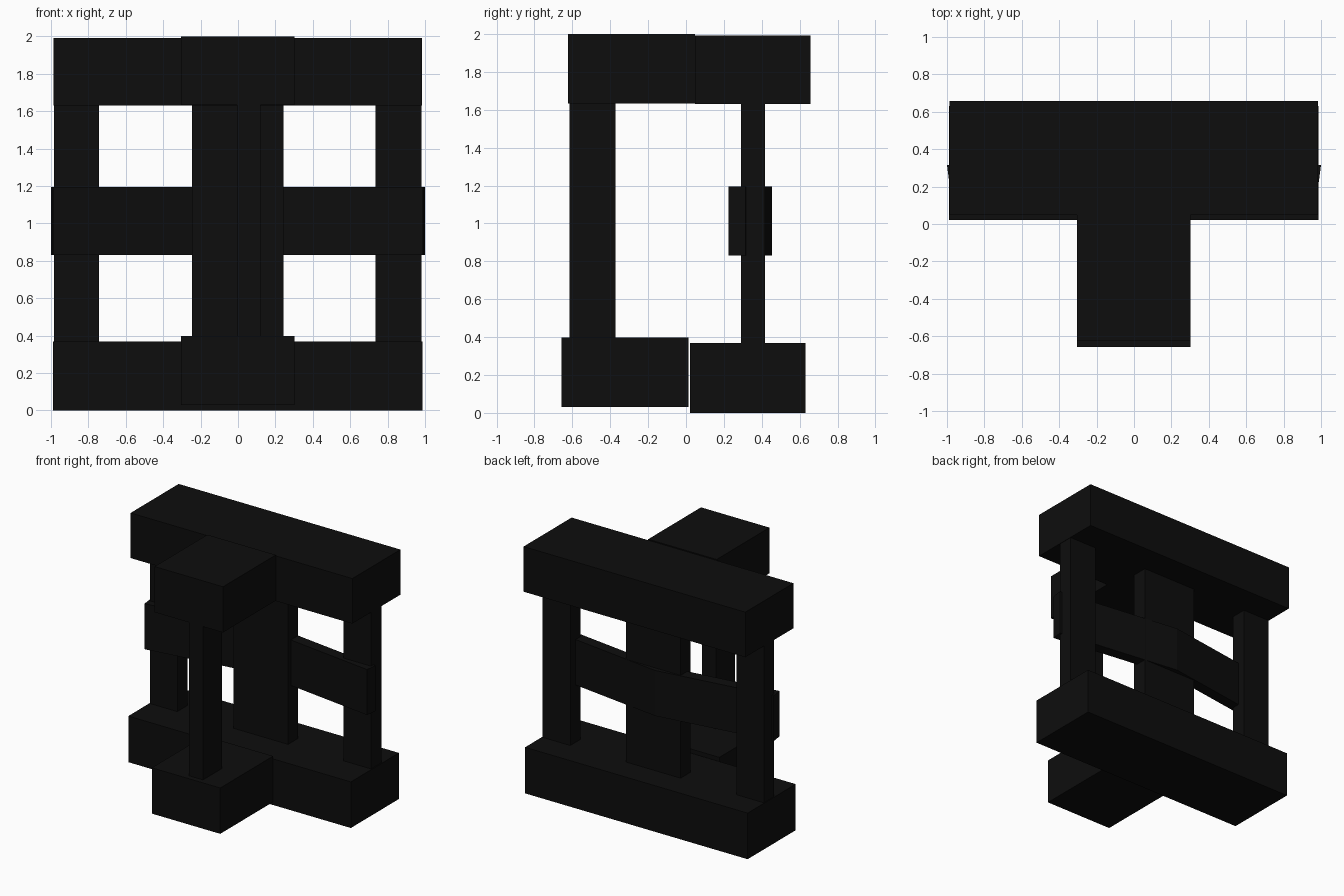
import bpy
import bmesh

if "Cube" in bpy.data.objects:
    bpy.data.objects.remove(bpy.data.objects["Cube"])

black = bpy.data.materials.new("matte_black")
black.diffuse_color = (0.004, 0.004, 0.004, 1)
black.use_nodes = True
black.node_tree.nodes["Principled BSDF"].inputs["Base Color"].default_value = black.diffuse_color


def prism(name, outline, z0, z1):
    """Extrude a plan outline between two heights."""
    bm = bmesh.new()
    face = bm.faces.new([bm.verts.new((x, y, z0)) for x, y in outline])
    top = bmesh.ops.extrude_face_region(bm, geom=[face])["geom"]
    verts = [v for v in top if isinstance(v, bmesh.types.BMVert)]
    bmesh.ops.translate(bm, verts=verts, vec=(0, 0, z1 - z0))
    bmesh.ops.recalc_face_normals(bm, faces=bm.faces)
    mesh = bpy.data.meshes.new(name)
    bm.to_mesh(mesh)
    bm.free()
    mesh.materials.append(black)
    obj = bpy.data.objects.new(name, mesh)
    bpy.context.collection.objects.link(obj)


def box(name, x0, x1, y0, y1, z0, z1):
    prism(name, [(x0, y0), (x1, y0), (x1, y1), (x0, y1)], z0, z1)


# T-shaped base and top, each a wide beam with a forward stem
box("base_beam", -0.99, 0.987, 0.022, 0.632, 0.0, 0.37)
box("base_stem", -0.305, 0.303, -0.658, 0.013, 0.03, 0.398)
box("top_beam", -0.987, 0.983, 0.047, 0.657, 1.63, 1.992)
box("top_stem", -0.305, 0.303, -0.623, 0.047, 1.633, 2.0)

# Uprights
box("left_post", -0.985, -0.742, 0.29, 0.418, 0.37, 1.63)
box("right_post", 0.735, 0.98, 0.29, 0.418, 0.37, 1.63)
box("centre_post", -0.245, 0.242, 0.29, 0.418, 0.37, 1.63)
box("front_post", -0.005, 0.12, -0.615, -0.372, 0.398, 1.633)

# Angled cross rails, meeting behind the centre post
for side, name in ((-1, "left_rail"), (1, "right_rail")):
    prism(name, [(side * 0.988, 0.225), (side * 1.0, 0.315),
                 (-0.045, 0.455), (-0.045, 0.363)], 0.83, 1.195)
